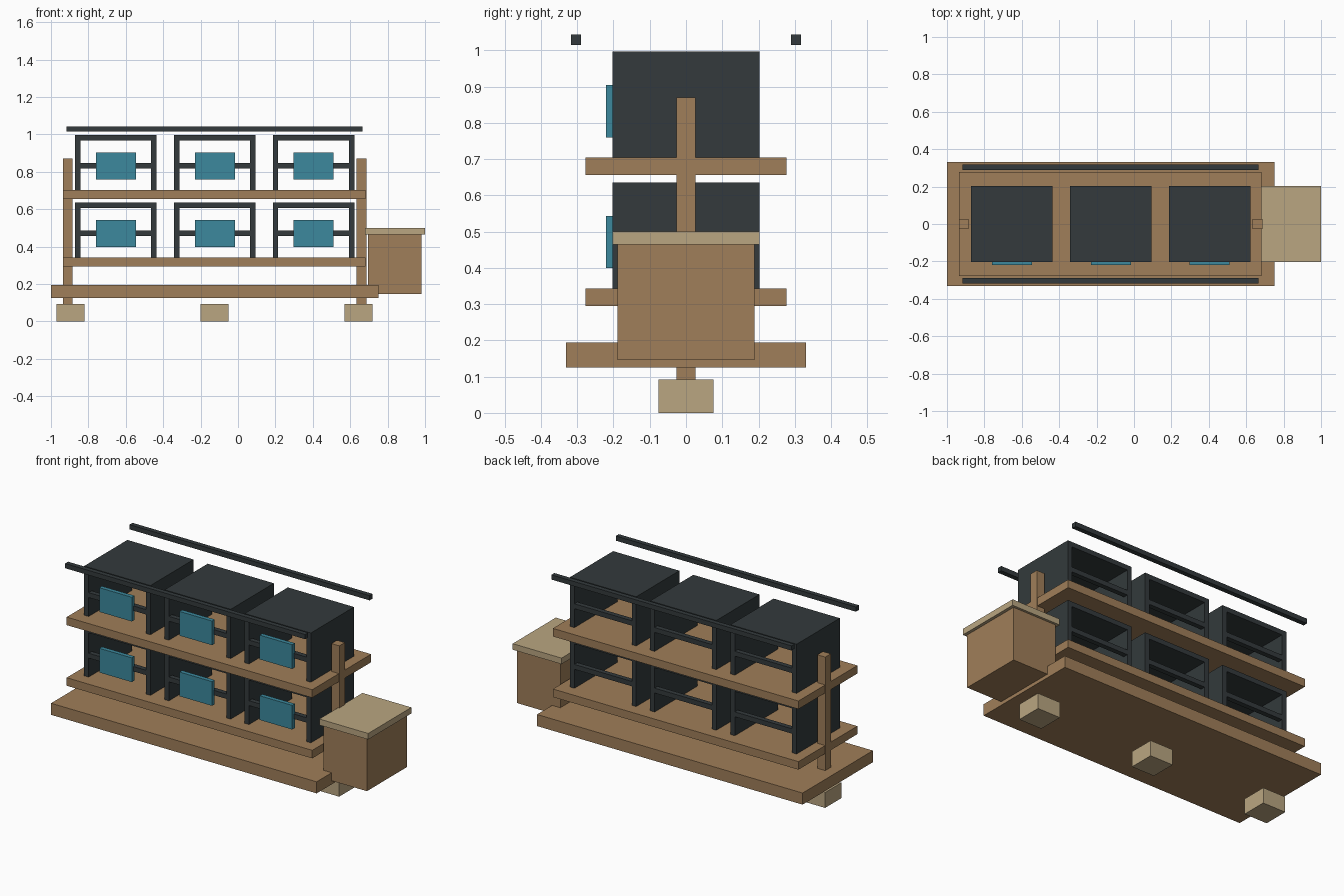
import bpy, bmesh

if "Cube" in bpy.data.objects:
    bpy.data.objects.remove(bpy.data.objects["Cube"])


def material(name, rgb):
    m = bpy.data.materials.new(name)
    m.diffuse_color = (*rgb, 1)
    m.use_nodes = True
    m.node_tree.nodes["Principled BSDF"].inputs["Base Color"].default_value = m.diffuse_color
    return m


WOOD = material("wood", (0.35, 0.21, 0.10))
PALE = material("pale_wood", (0.49, 0.38, 0.22))
DARK = material("dark_metal", (0.033, 0.042, 0.045))
TEAL = material("teal", (0.045, 0.25, 0.34))


def prism(name, profile, y0, y1, mat):
    """Extrude a closed x-z profile from y0 to y1."""
    bm = bmesh.new()
    face = bm.faces.new([bm.verts.new((x, y0, z)) for x, z in profile])
    out = bmesh.ops.extrude_face_region(bm, geom=[face])["geom"]
    verts = [v for v in out if isinstance(v, bmesh.types.BMVert)]
    bmesh.ops.translate(bm, verts=verts, vec=(0, y1 - y0, 0))
    bmesh.ops.recalc_face_normals(bm, faces=bm.faces)
    mesh = bpy.data.meshes.new(name)
    bm.to_mesh(mesh)
    bm.free()
    mesh.materials.append(mat)
    ob = bpy.data.objects.new(name, mesh)
    bpy.context.collection.objects.link(ob)
    return ob


def box(name, x0, x1, y0, y1, z0, z1, mat):
    return prism(name, [(x0, z0), (x1, z0), (x1, z1), (x0, z1)], y0, y1, mat)


# Base slab and feet
box("base_slab", -1, 0.75, -0.331, 0.331, 0.125, 0.194, WOOD)
for i, x in enumerate((-0.895, -0.125, 0.645)):
    box(f"foot_{i + 1}", x - 0.075, x + 0.075, -0.076, 0.076, 0, 0.092, PALE)

# End posts
for side, x in (("left", -0.91), ("right", 0.66)):
    box(f"{side}_post", x - 0.026, x + 0.026, -0.026, 0.026, 0.09, 0.87, WOOD)

# Two shelves, each with three open hutches
W, D, T = 0.218, 0.203, 0.029
for level, z in (("lower", 0.343), ("upper", 0.704)):
    box(f"{level}_shelf", -0.935, 0.683, -0.277, 0.277, z - 0.048, z, WOOD)
    top = z + 0.293
    for i, x in enumerate((-0.653, -0.124, 0.404)):
        tag = f"{level}_{i + 1}"
        # Shell: two sides and a roof, open at front and back
        prism(f"shell_{tag}", [
            (x - W, z), (x - W, top), (x + W, top), (x + W, z),
            (x + W - T, z), (x + W - T, top - T),
            (x - W + T, top - T), (x - W + T, z)], -D, D, DARK)
        # Cross rails at front and back
        for end, y0 in (("front", -D), ("back", D - T)):
            box(f"{end}_rail_{tag}", x - W + T, x + W - T, y0, y0 + T,
                z + 0.113, z + 0.142, DARK)
        # Panel mounted on the front rail
        box(f"panel_{tag}", x - 0.107, x + 0.107, -0.22, -0.195,
            z + 0.056, z + 0.2, TEAL)

# Long bars above the front and back edges
for end, y in (("front", -0.303), ("back", 0.303)):
    box(f"{end}_top_bar", -0.917, 0.665, y - 0.014, y + 0.014, 1.015, 1.043, DARK)

# Side bin with overhanging lid
box("bin_body", 0.696, 0.982, -0.189, 0.189, 0.146, 0.465, WOOD)
box("bin_lid", 0.678, 1.0, -0.203, 0.203, 0.464, 0.5, PALE)
